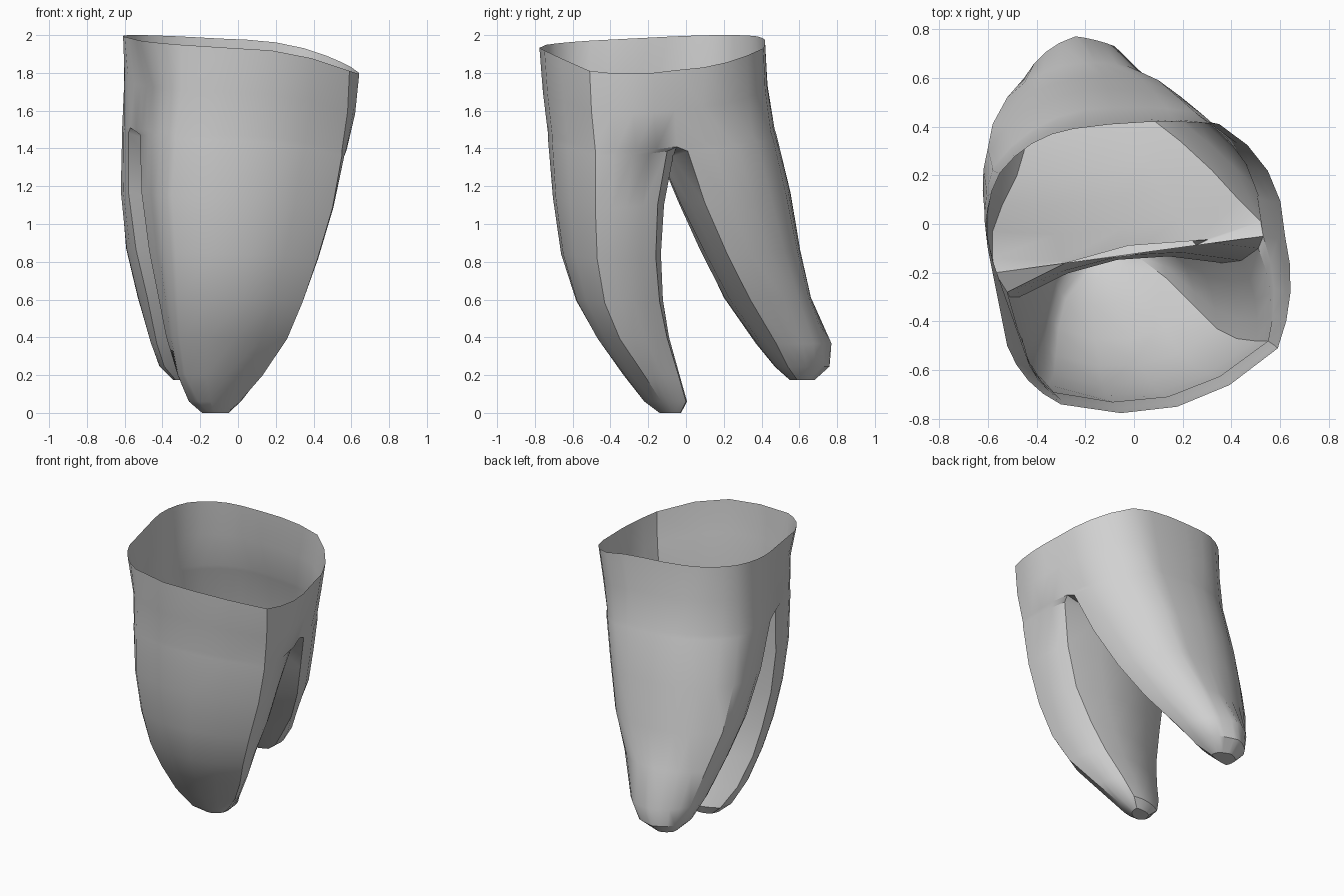
import bpy
import bmesh
import math
from mathutils import Vector

if "Cube" in bpy.data.objects:
    bpy.data.objects.remove(bpy.data.objects["Cube"])

# Plain grey material
grey = bpy.data.materials.new("light grey")
grey.use_nodes = True
colour = (0.64, 0.64, 0.64, 1)
grey.diffuse_color = colour
grey.node_tree.nodes["Principled BSDF"].inputs["Base Color"].default_value = colour

# Each row: height, then the corners: +x seam, three outer corners, -x seam
FORK_ROW = 2
FRONT_ROWS = [
    (1.96, (.62, -.05), (.59, -.51), (-.3, -.74), (-.52, -.5), (-.6, -.1)),
    (1.72, (.59, -.06), (.58, -.5), (-.3, -.72), (-.45, -.52), (-.58, -.15)),
    (1.49, (.53, -.05), (.55, -.48), (-.33, -.69), (-.45, -.5), (-.57, -.2)),
    (1.46, (.51, -.1), (.55, -.48), (-.33, -.69), (-.46, -.49), (-.52, -.28)),
    (1.15, (.44, -.15), (.5, -.48), (-.35, -.66), (-.46, -.46), (-.51, -.3)),
    (.85, (.36, -.16), (.42, -.47), (-.33, -.62), (-.43, -.44), (-.47, -.3)),
    (.6, (.25, -.14), (.34, -.43), (-.32, -.54), (-.39, -.4), (-.42, -.27)),
    (.4, (.16, -.1), (.26, -.35), (-.31, -.43), (-.36, -.33), (-.38, -.22)),
    (.2, (.06, -.04), (.13, -.22), (-.28, -.31), (-.32, -.22), (-.32, -.13)),
    (.06, (0, 0), (.01, -.13), (-.21, -.22), (-.26, -.15), (-.24, -.05)),
    (0, (-.05, -.03), (-.06, -.09), (-.15, -.14), (-.19, -.1), (-.17, -.05)),
]
BACK_ROWS = [
    (1.96, (.62, -.05), (.35, .41), (-.25, .39), (-.55, .21), (-.6, -.1)),
    (1.72, (.59, -.06), (.3, .42), (-.25, .41), (-.56, .21), (-.58, -.15)),
    (1.49, (.53, -.05), (.26, .45), (-.2, .46), (-.58, .22), (-.57, -.2)),
    (1.46, (.52, .01), (.25, .46), (-.2, .47), (-.58, .23), (-.58, -.14)),
    (1.15, (.43, .1), (.17, .53), (-.2, .55), (-.6, .31), (-.58, -.03)),
    (.85, (.32, .22), (.1, .59), (-.2, .6), (-.58, .41), (-.54, .08)),
    (.6, (.19, .34), (-.03, .65), (-.2, .66), (-.52, .52), (-.48, .2)),
    (.36, (.01, .48), (-.08, .73), (-.24, .77), (-.45, .6), (-.43, .37)),
    (.24, (-.08, .54), (-.13, .72), (-.26, .76), (-.41, .63), (-.39, .47)),
    (.17, (-.17, .59), (-.19, .65), (-.26, .68), (-.34, .63), (-.33, .55)),
]
SIDES = 5
STEPS = 4


def place(point, height, sag):
    """Let each level fall away in a curve toward +x."""
    x, y = point
    tilt = -.19 * max(x, 0) ** 2 - .03 * min(x, 0) + .02 * y
    return (x, y, height * (1 + tilt) - sag)


def section(row, index, bulges, side):
    """Points around one level, each side a shallow outward arc."""
    height, *corners = row
    points = []
    for edge in range(SIDES):
        start = Vector(corners[edge])
        end = Vector(corners[(edge + 1) % SIDES])
        along = end - start
        outward = Vector((-along.y, along.x)) * side
        inner = edge == SIDES - 1
        bulge = 0 if inner and index == FORK_ROW else bulges[edge]
        for step in range(STEPS):
            t = step / STEPS
            arc = 4 * t * (1 - t)
            sag = .2 * max(0, height - .9) * arc if inner else 0
            points.append(place(start + along * t + outward * bulge * arc, height, sag))
    return points


def add_root(bm, rows, bulges, side):
    """Loft one half of the trunk down into its root."""
    outer = (SIDES - 1) * STEPS
    whole = SIDES * STEPS
    rings = []
    for index, row in enumerate(rows):
        points = section(row, index, bulges, side)
        count = whole if index >= FORK_ROW else outer + 1
        rings.append([bm.verts.new(p) for p in points[:count]])
    for index in range(len(rings) - 1):
        top, low = rings[index], rings[index + 1]
        for i in range(whole if index >= FORK_ROW else outer):
            j = (i + 1) % whole
            bm.faces.new((top[i], top[j], low[j], low[i]))
    bm.faces.new(rings[-1])


# Open trunk with a front and a back root, welded along the seams and fork
bm = bmesh.new()
add_root(bm, FRONT_ROWS, (.08, .14, .1, 0, .1), 1)
add_root(bm, BACK_ROWS, (.14, .03, .1, .09, .06), -1)
bmesh.ops.remove_doubles(bm, verts=bm.verts, dist=.0005)
bmesh.ops.recalc_face_normals(bm, faces=bm.faces)

mesh = bpy.data.meshes.new("forked_root_shell")
bm.to_mesh(mesh)
bm.free()
mesh.materials.append(grey)
shell = bpy.data.objects.new("forked_root_shell", mesh)
bpy.context.collection.objects.link(shell)

# Smooth faces, keeping the corner edges crisp
bpy.ops.object.select_all(action='DESELECT')
shell.select_set(True)
bpy.context.view_layer.objects.active = shell
bpy.ops.object.shade_smooth_by_angle(angle=math.radians(35))
